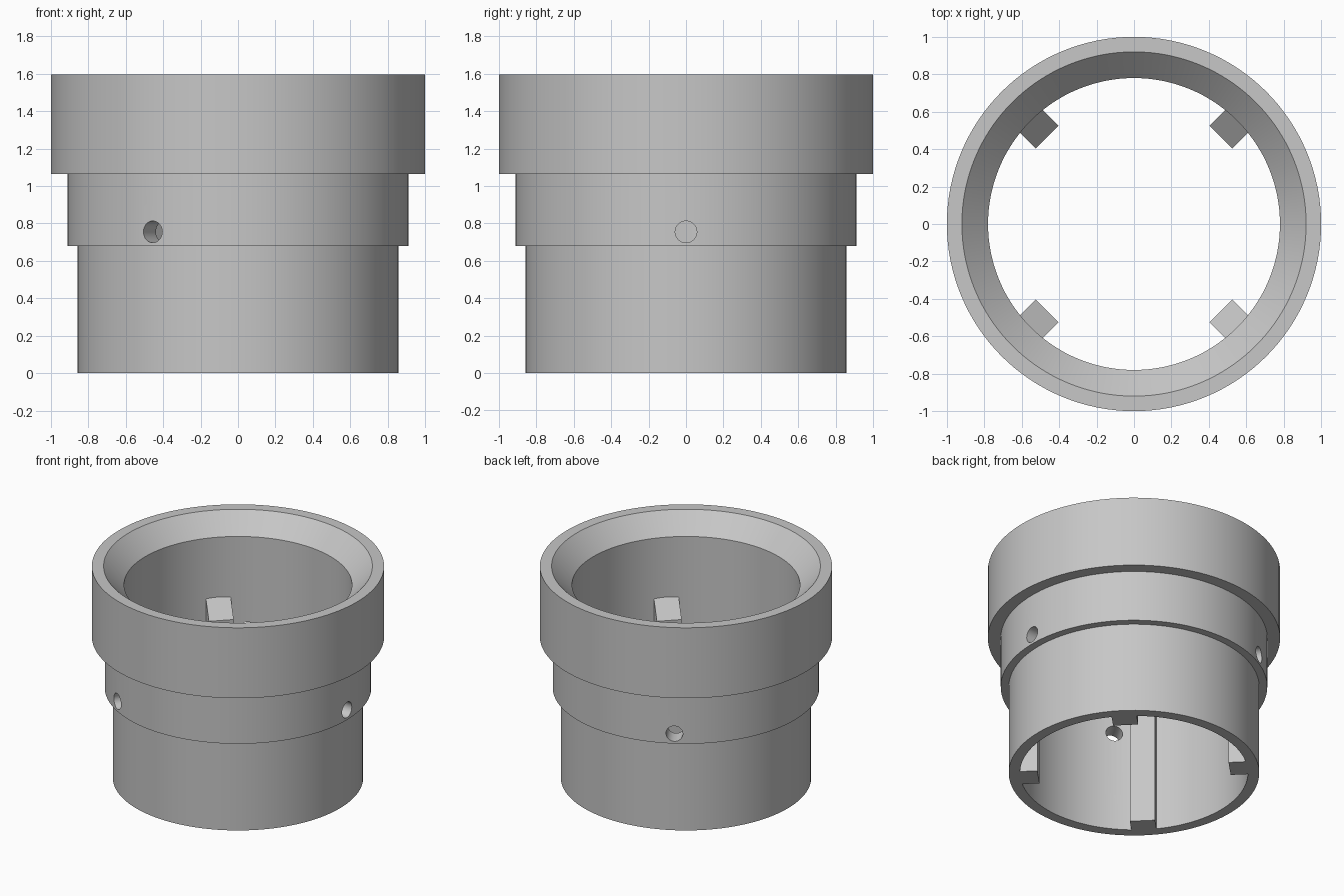
import bpy, bmesh, math
from mathutils import Matrix

SEGMENTS = 128

cube = bpy.data.objects.get("Cube")
if cube:
    bpy.data.objects.remove(cube, do_unlink=True)

grey = bpy.data.materials.new("plain_grey")
grey.use_nodes = True
grey.diffuse_color = (0.57, 0.57, 0.57, 1)
grey.node_tree.nodes["Principled BSDF"].inputs["Base Color"].default_value = grey.diffuse_color


def make_object(name, bm):
    bmesh.ops.recalc_face_normals(bm, faces=bm.faces)
    mesh = bpy.data.meshes.new(name)
    bm.to_mesh(mesh)
    bm.free()
    mesh.materials.append(grey)
    obj = bpy.data.objects.new(name, mesh)
    bpy.context.collection.objects.link(obj)
    return obj


def activate(obj):
    bpy.ops.object.select_all(action='DESELECT')
    obj.select_set(True)
    bpy.context.view_layer.objects.active = obj


# Stepped sleeve: closed wall profile (radius, height) turned around z
profile = [(0.78, 0), (0.857, 0), (0.857, 0.68), (0.912, 0.68), (0.912, 1.065),
           (1, 1.065), (1, 1.597), (0.92, 1.597), (0.78, 1.457)]
bm = bmesh.new()
rings = []
for i in range(SEGMENTS):
    a = math.tau * i / SEGMENTS
    rings.append([bm.verts.new((r * math.cos(a), r * math.sin(a), z)) for r, z in profile])
for i in range(SEGMENTS):
    here, after = rings[i], rings[(i + 1) % SEGMENTS]
    for j in range(len(profile)):
        k = (j + 1) % len(profile)
        bm.faces.new((here[j], after[j], after[k], here[k]))
sleeve = make_object("stepped_sleeve", bm)

# Three radial screw holes through the middle band
bm = bmesh.new()
for i in range(3):
    place = (Matrix.Rotation(math.tau * i / 3, 4, 'Z')
             @ Matrix.Translation((0.85, 0, 0.755))
             @ Matrix.Rotation(math.pi / 2, 4, 'Y'))
    bmesh.ops.create_cone(bm, cap_ends=True, segments=32, radius1=0.058,
                          radius2=0.058, depth=0.4, matrix=place)
cutter = make_object("hole_cutter", bm)
cutter.hide_render = True
activate(sleeve)
cut = sleeve.modifiers.new("screw_holes", 'BOOLEAN')
cut.operation = 'DIFFERENCE'
cut.solver = 'EXACT'
cut.object = cutter
bpy.ops.object.modifier_apply(modifier=cut.name)
bpy.data.objects.remove(cutter, do_unlink=True)
bpy.ops.object.shade_smooth_by_angle(angle=math.radians(30))

# Four inner ribs with sloping tops
rib_side = [(0.657, 0), (0.785, 0), (0.785, 1.01), (0.657, 0.885)]
for i, name in enumerate(["back_left", "back_right", "front_right", "front_left"]):
    bm = bmesh.new()
    face = bm.faces.new([bm.verts.new((r, -0.086, z)) for r, z in rib_side])
    grown = bmesh.ops.extrude_face_region(bm, geom=[face], use_keep_orig=True)["geom"]
    bmesh.ops.translate(bm, vec=(0, 0.172, 0),
                        verts=[g for g in grown if isinstance(g, bmesh.types.BMVert)])
    bm.transform(Matrix.Rotation(math.pi / 4 + i * math.pi / 2, 4, 'Z'))
    make_object(name + "_rib", bm)
